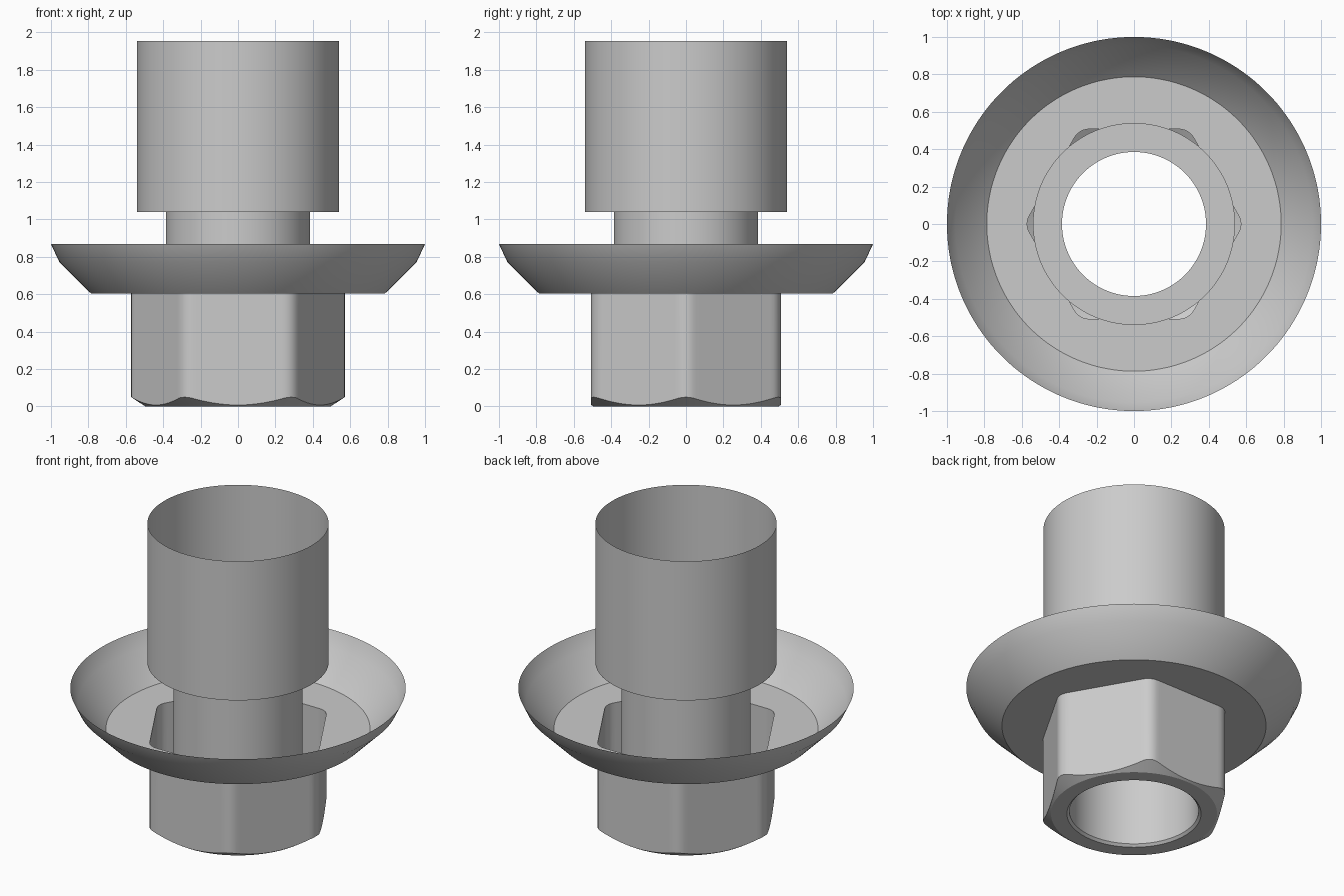
import bpy, bmesh
from math import sin, cos, radians, sqrt, atan2, pi

cube = bpy.data.objects.get("Cube")
if cube:
    bpy.data.objects.remove(cube, do_unlink=True)

SEGMENTS = 180
APOTHEM, FILLET = 0.507, 0.09      # hexagon half width and corner rounding
FLOOR = 0.605                      # height of the dish floor

steel = bpy.data.materials.new("steel_grey")
steel.use_nodes = True
steel.diffuse_color = (0.6, 0.6, 0.6, 1)
steel.node_tree.nodes["Principled BSDF"].inputs["Base Color"].default_value = steel.diffuse_color


def hex_radius(angle):
    """Radius of a hexagon with rounded corners, one corner on +x."""
    a = abs((angle + pi / 6) % (pi / 3) - pi / 6)
    c = (APOTHEM - FILLET) / cos(pi / 6)
    if a < atan2(FILLET * 0.5, c + FILLET * cos(pi / 6)):
        return c * cos(a) + sqrt(FILLET ** 2 - (c * sin(a)) ** 2)
    return APOTHEM / cos(pi / 6 - a)


def chamfer_height(angle):
    """Height where the conical bottom chamfer cuts the hexagon."""
    return (hex_radius(angle) - 0.495) * 0.65


def loft(name, profile):
    """Sweep (radius, height) pairs round z; entries may be functions of angle."""
    bm = bmesh.new()
    rings = []
    for radius, height in profile:
        ring = []
        for i in range(SEGMENTS):
            t = 2 * pi * i / SEGMENTS
            r = radius(t) if callable(radius) else radius
            z = height(t) if callable(height) else height
            ring.append(bm.verts.new((r * cos(t), r * sin(t), z)))
        rings.append(ring)
    for low, high in zip(rings, rings[1:]):
        for i in range(SEGMENTS):
            j = (i + 1) % SEGMENTS
            bm.faces.new((low[i], low[j], high[j], high[i]))
    mesh = bpy.data.meshes.new(name)
    bm.to_mesh(mesh)
    bm.free()
    mesh.materials.append(steel)
    obj = bpy.data.objects.new(name, mesh)
    bpy.context.collection.objects.link(obj)
    bpy.ops.object.select_all(action="DESELECT")
    obj.select_set(True)
    bpy.context.view_layer.objects.active = obj
    bpy.ops.object.shade_smooth_by_angle(angle=radians(25))
    return obj


# Hexagonal shell with chamfered bottom and eased bore rim
loft("hex_body", [(0.385, 0.015), (0.4, 0), (0.495, 0),
                  (hex_radius, chamfer_height), (hex_radius, FLOOR)])

# Thin dish with a hexagonal opening in its floor
loft("flange_dish", [(hex_radius, FLOOR), (0.787, FLOOR), (0.955, 0.772), (1, 0.868)])

# Bore tube rising into the wider open sleeve
loft("stepped_sleeve", [(0.385, 0.015), (0.385, 1.04), (0.54, 1.04), (0.54, 1.955)])
